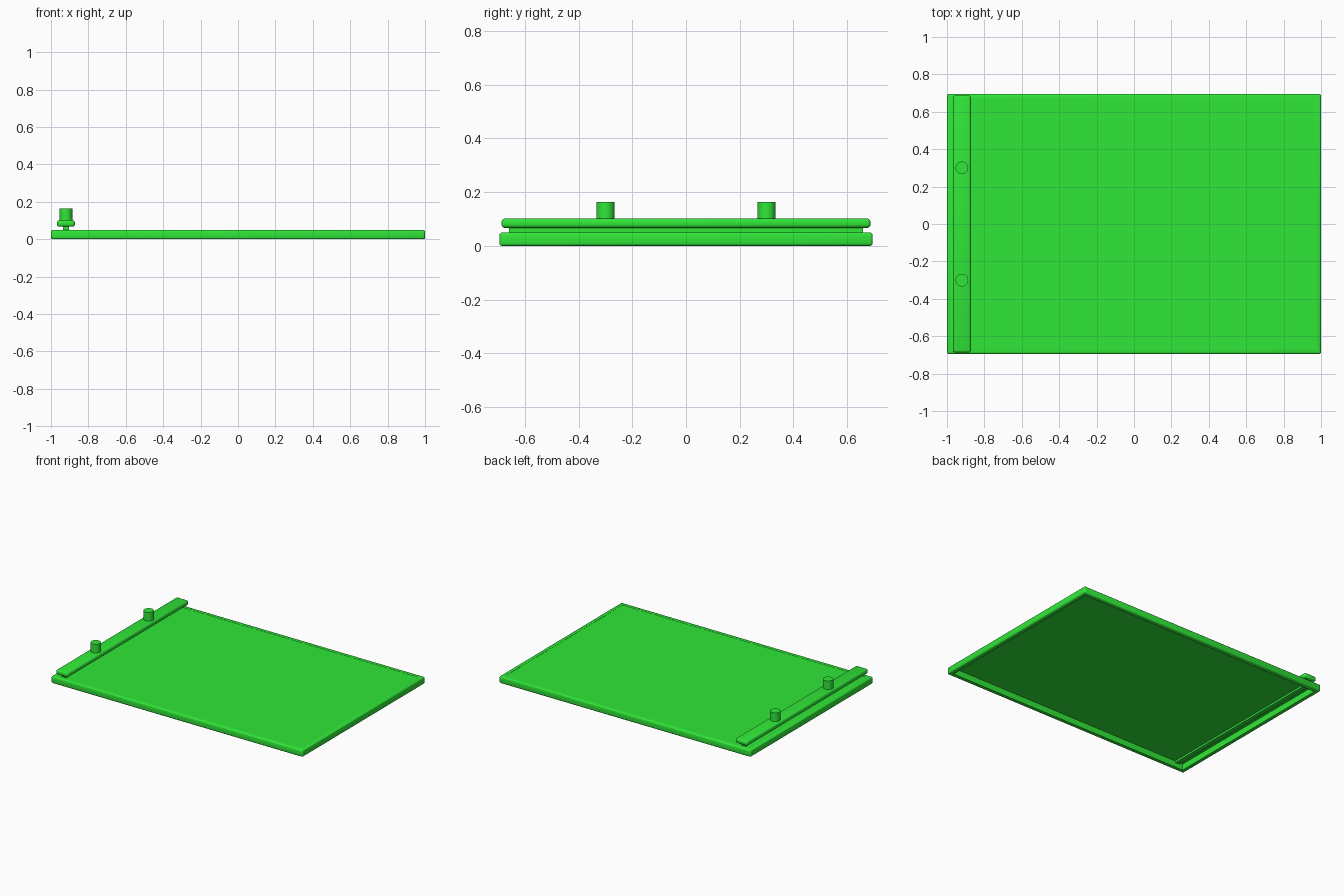
import bpy, bmesh, math
from mathutils import Matrix, Vector

if "Cube" in bpy.data.objects:
    bpy.data.objects.remove(bpy.data.objects["Cube"])

green = bpy.data.materials.new("green")
green.diffuse_color = (0.03, 0.8, 0.04, 1)
green.use_nodes = True
green.node_tree.nodes["Principled BSDF"].inputs["Base Color"].default_value = green.diffuse_color


def finish(bm, name):
    bmesh.ops.recalc_face_normals(bm, faces=bm.faces[:])
    me = bpy.data.meshes.new(name)
    bm.to_mesh(me)
    bm.free()
    me.materials.append(green)
    ob = bpy.data.objects.new(name, me)
    bpy.context.collection.objects.link(ob)
    bpy.context.view_layer.objects.active = ob
    bpy.ops.object.select_all(action='DESELECT')
    ob.select_set(True)
    bpy.ops.object.shade_smooth_by_angle(angle=math.radians(35))
    return ob


def rounded_box(lo, hi, bevel=0.0):
    lo, hi = Vector(lo), Vector(hi)
    bm = bmesh.new()
    m = Matrix.Translation((lo + hi) / 2) @ Matrix.Diagonal((*(hi - lo), 1))
    bmesh.ops.create_cube(bm, size=1, matrix=m)
    if bevel:
        bmesh.ops.bevel(bm, geom=bm.edges[:], offset=bevel, segments=3,
                        profile=0.5, affect='EDGES')
    return bm


# Shallow tray: rounded rim, hollow underside, panel barely sunk into the top
B = 0.01
tray = rounded_box((-1, -0.695, 0), (1, 0.695, 0.05), B)
for sign, depth in ((-1, 0.044), (1, -0.001)):
    face = max(tray.faces, key=lambda f: sign * f.calc_center_median().z + f.calc_area())
    if face.normal.z * sign < 0.5:
        face = next(f for f in tray.faces
                    if f.normal.z * sign > 0.99 and f.calc_area() > 1)
    bmesh.ops.inset_region(tray, faces=[face], thickness=0.04 - B)
    new = bmesh.ops.extrude_discrete_faces(tray, faces=[face])["faces"]
    bmesh.ops.translate(tray, verts=new[0].verts[:], vec=(0, 0, depth))
finish(tray, "tray")

# Narrow web carrying the bar, passing through the panel
X = -0.92
finish(rounded_box((X - 0.016, -0.66, 0.03), (X + 0.016, 0.66, 0.08)), "bar_web")

# Raised bar along the left edge
finish(rounded_box((X - 0.048, -0.687, 0.067), (X + 0.048, 0.687, 0.102), 0.012), "clamp_bar")

# Two round pegs on the bar
for side, y in (("front", -0.3), ("back", 0.3)):
    peg = bmesh.new()
    bmesh.ops.create_cone(peg, cap_ends=True, segments=32, radius1=0.034, radius2=0.034,
                          depth=0.074, matrix=Matrix.Translation((X, y, 0.127)))
    finish(peg, side + "_peg")
